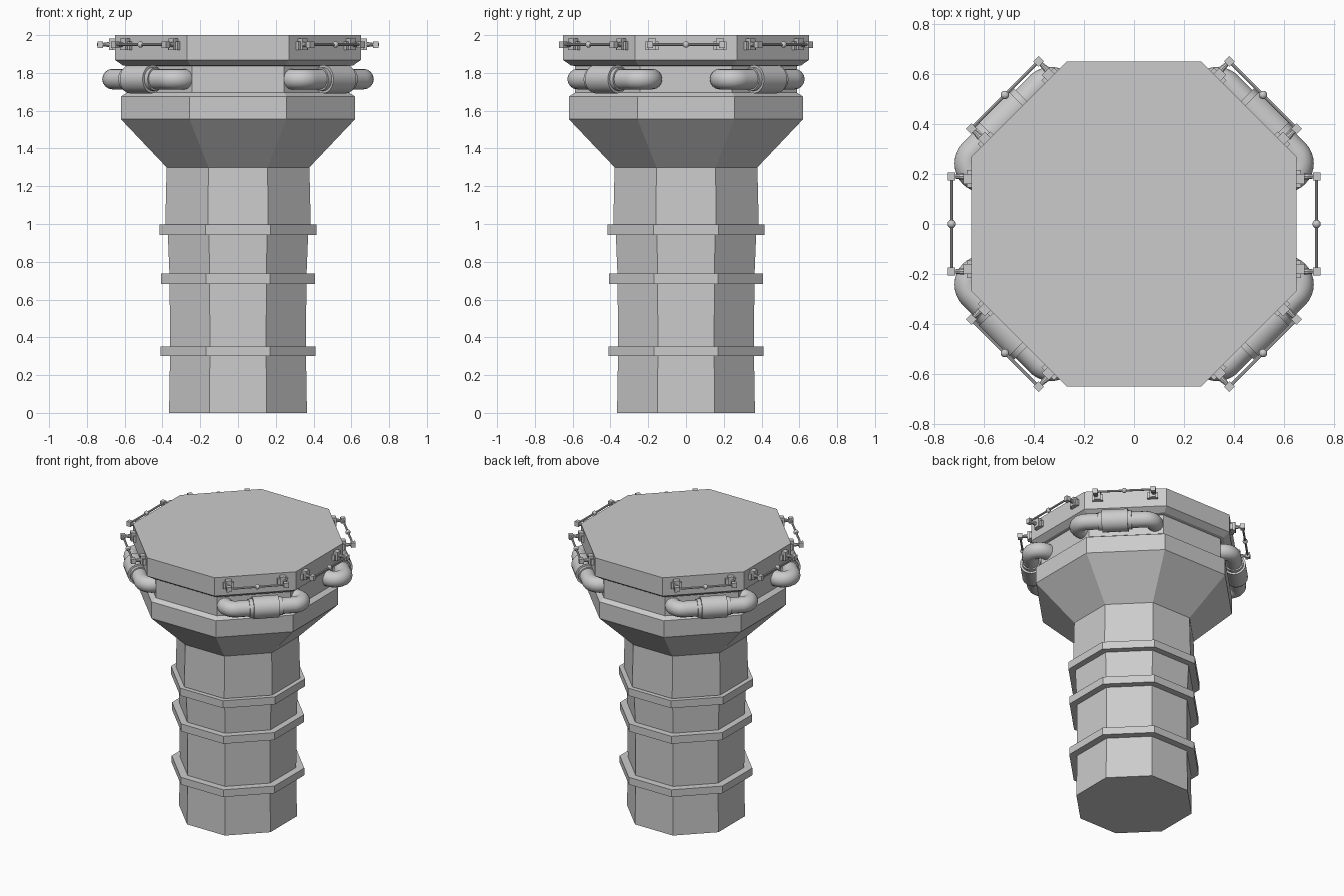
import bpy, bmesh
from math import sin, cos, pi, radians, sqrt
from mathutils import Vector, Matrix

if "Cube" in bpy.data.objects:
    bpy.data.objects.remove(bpy.data.objects["Cube"])

def octa(name, profile):
    """Closed eight-sided solid; profile = (flat-to-centre distance, z)."""
    bm = bmesh.new()
    loops = []
    for r, z in profile:
        R = r / cos(pi / 8)
        loops.append([bm.verts.new((R * cos(pi / 8 + i * pi / 4), R * sin(pi / 8 + i * pi / 4), z))
                      for i in range(8)])
    for a, b in zip(loops, loops[1:]):
        for i in range(8):
            j = (i + 1) % 8
            bm.faces.new((a[i], a[j], b[j], b[i]))
    bm.faces.new(loops[0][::-1])
    bm.faces.new(loops[-1])
    return finish(name, bm)

def finish(name, bm):
    me = bpy.data.meshes.new(name)
    bm.to_mesh(me)
    bm.free()
    ob = bpy.data.objects.new(name, me)
    bpy.context.collection.objects.link(ob)
    return ob

def tube(name, pts, r, res=6):
    cu = bpy.data.curves.new(name, 'CURVE')
    cu.dimensions = '3D'
    cu.bevel_depth = r
    cu.bevel_resolution = res
    cu.use_fill_caps = True
    sp = cu.splines.new('POLY')
    sp.points.add(len(pts) - 1)
    for p, co in zip(sp.points, pts):
        p.co = (*co, 1)
    ob = bpy.data.objects.new(name, cu)
    bpy.context.collection.objects.link(ob)
    return ob

# column, collar and cap
octa("column", [(.365, 0), (.36, .3), (.362, .71), (.372, .96), (.385, 1.0), (.378, 1.3),
                (.62, 1.555), (.62, 1.675), (.588, 1.695), (.588, 1.85)])
octa("cap", [(.58, 1.835), (.61, 1.84), (.65, 1.868), (.65, 2.0)])
for k, (z0, z1, r) in enumerate([(.30, .352, .41), (.683, .737, .408), (.943, .997, .415)]):
    octa(f"column_band_{k + 1}", [(r, z0), (r, z1)])

# corner pipes: one elbow into the diagonal face, the other into the side face
PZ, N, S = 1.767, .66, sqrt(.5)

def diag(n, t):
    return ((n - t) * S, (n + t) * S)

def arc(c, r, a0, a1, n=12):
    return [(c[0] + r * cos(radians(a0 + (a1 - a0) * i / n)),
             c[1] + r * sin(radians(a0 + (a1 - a0) * i / n))) for i in range(n + 1)]

R1, R2 = .065, .062
path = [diag(.56, .19)] + arc(diag(N - R1, .19 - R1), R1, 135, 45)
path += arc((.603, .242), R2, 45, -90) + [(.56, .18)]
for sx in (1, -1):
    for sy in (1, -1):
        place = lambda pts: [(x * sx, y * sy, PZ) for x, y in pts]
        tube("corner_pipe", place(path), .054)
        tube("pipe_sleeve", place([diag(N, .02), diag(N, -.15)]), .075, 8)
        tube("pipe_collar", place([diag(N, .045), diag(N, -.175)]), .062, 8)

# handrails: local x = outward, y = along the face
def box(bm, lo, hi):
    size = [b - a for a, b in zip(lo, hi)]
    mid = [(a + b) / 2 for a, b in zip(lo, hi)]
    bmesh.ops.create_cube(bm, size=1, matrix=Matrix.Translation(mid) @ Matrix.Diagonal((*size, 1)))

def cone(bm, a, b, r0, r1):
    a, b = Vector(a), Vector(b)
    rot = (b - a).to_track_quat('Z', 'Y').to_matrix().to_4x4()
    bmesh.ops.create_cone(bm, cap_ends=True, segments=10, radius1=r0, radius2=r1,
                          depth=(b - a).length, matrix=Matrix.Translation((a + b) / 2) @ rot)

def rail(angle):
    bm = bmesh.new()
    z, x, y = 1.95, .73, .19
    for s in (1, -1):
        c = s * .18
        box(bm, (.64, c - .035, 1.922), (.668, c + .035, 1.965))
        box(bm, (.64, c - .02, 1.922), (.682, c + .02, 1.983))
        cone(bm, (.68, s * y, z), (x, s * y, z), .014, .007)
        box(bm, (x - .015, s * y - .016, z - .017), (x + .015, s * y + .016, z + .017))
    cone(bm, (x, -y, z), (x, y, z), .007, .007)
    bmesh.ops.create_uvsphere(bm, u_segments=12, v_segments=8, radius=.017,
                              matrix=Matrix.Translation((x, 0, z)))
    bm.transform(Matrix.Rotation(radians(angle), 4, 'Z'))
    finish("handrail", bm)

for a in (0, 45, 135, 180, 225, 315):
    rail(a)

# smooth the pipes only
for ob in list(bpy.context.scene.objects):
    if ob.type == 'CURVE':
        bpy.ops.object.select_all(action='DESELECT')
        ob.select_set(True)
        bpy.context.view_layer.objects.active = ob
        bpy.ops.object.convert(target='MESH')
        bpy.ops.object.shade_smooth_by_angle(angle=radians(40))
